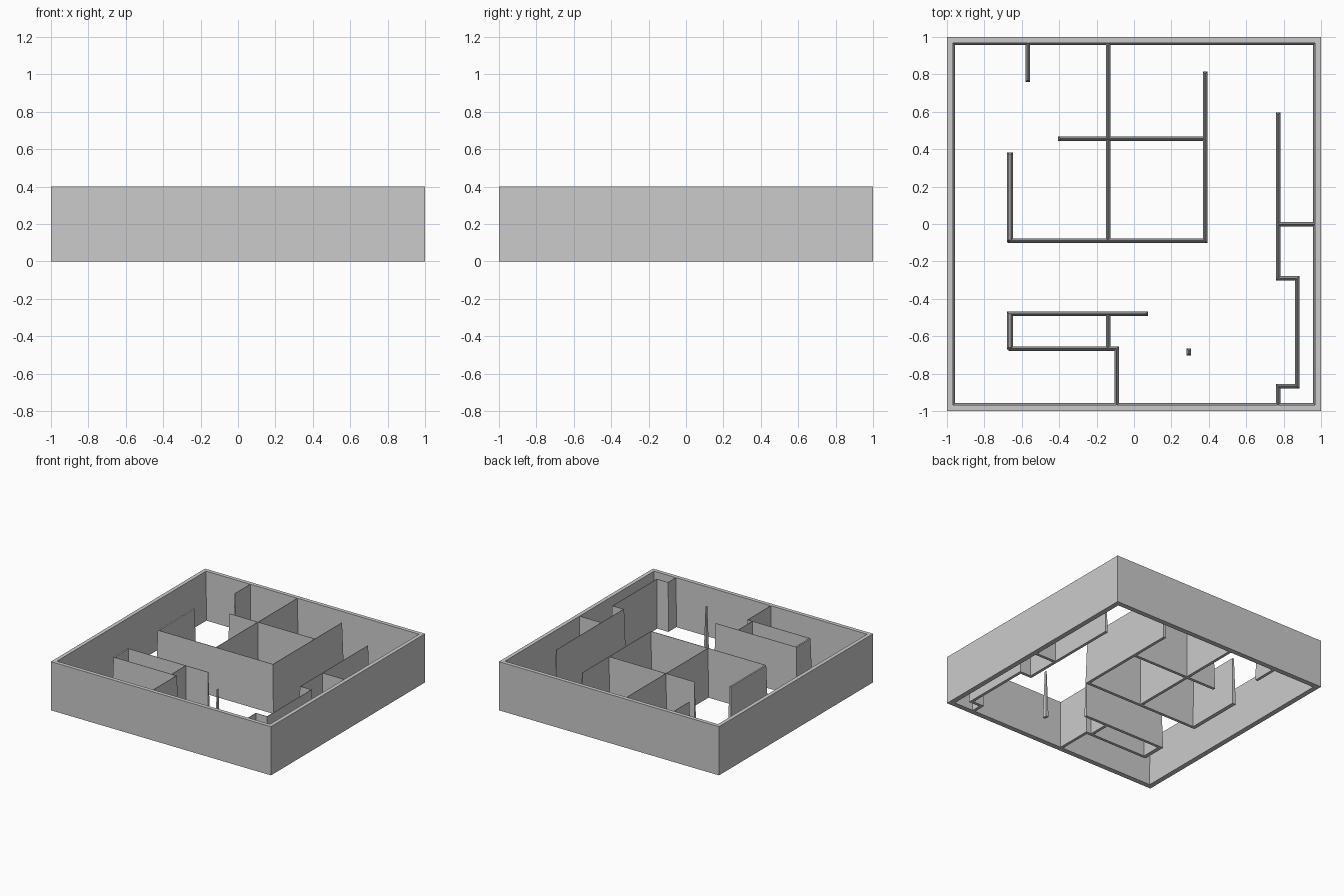
import bpy
import bmesh
from mathutils import Vector

cube = bpy.data.objects.get("Cube")
if cube:
    bpy.data.objects.remove(cube, do_unlink=True)

HEIGHT = 0.4
TAPER = 0.01      # how far each sloping side leans in by the top
THIN, THICK = 0.024, 0.033
EDGE = 0.985      # wall ends buried inside the outer wall

grey = bpy.data.materials.new("plain grey")
grey.use_nodes = True
colour = (0.6, 0.6, 0.6, 1)
grey.diffuse_color = colour
grey.node_tree.nodes["Principled BSDF"].inputs["Base Color"].default_value = colour


def finish(bm, name):
    bmesh.ops.recalc_face_normals(bm, faces=bm.faces)
    mesh = bpy.data.meshes.new(name)
    bm.to_mesh(mesh)
    bm.free()
    mesh.materials.append(grey)
    obj = bpy.data.objects.new(name, mesh)
    bpy.context.collection.objects.link(obj)
    return obj


def bridge(bm, loops, closed):
    """Join successive four-point rings with quads."""
    count = len(loops)
    for i in range(count if closed else count - 1):
        a, b = loops[i], loops[(i + 1) % count]
        for k in range(4):
            n = (k + 1) % 4
            bm.faces.new((a[k], a[n], b[n], b[k]))


def wall(name, points, width=THIN):
    """Sweep a tapered section along a floor path with mitred corners."""
    path = [Vector(p) for p in points]
    steps = [(b - a).normalized() for a, b in zip(path, path[1:])]
    bm = bmesh.new()
    rings = []
    for i, p in enumerate(path):
        before, after = steps[max(i - 1, 0)], steps[min(i, len(steps) - 1)]
        side = Vector((-before.y, before.x))
        if before.dot(after) < 0.9:
            side += Vector((-after.y, after.x))
        # free ends lean inwards too
        lean = after * TAPER if i == 0 else -before * TAPER if i == len(path) - 1 else Vector((0, 0))
        low, high = side * width / 2, side * (width / 2 - TAPER)
        corners = [(p + low, 0), (p - low, 0), (p + lean - high, HEIGHT), (p + lean + high, HEIGHT)]
        rings.append([bm.verts.new((q.x, q.y, z)) for q, z in corners])
    bridge(bm, rings, False)
    bm.faces.new(rings[0])
    bm.faces.new(rings[-1])
    return finish(bm, name)


# Square outer wall, upright outside and leaning inside
bm = bmesh.new()
rings = []
for half, z in ((1, 0), (1, HEIGHT), (0.968, HEIGHT), (0.958, 0)):
    rings.append([bm.verts.new((sx * half, sy * half, z))
                  for sx, sy in ((-1, -1), (1, -1), (1, 1), (-1, 1))])
bridge(bm, rings, True)
finish(bm, "outer_wall")

# Central rooms
wall("back_stub_wall", [(-0.567, EDGE), (-0.567, 0.76)])
wall("central_long_wall", [(-0.138, EDGE), (-0.138, -0.1)])
wall("central_cross_wall", [(-0.406, 0.456), (0.39, 0.456)])
wall("central_corner_wall", [(0.38, 0.815), (0.38, -0.089), (-0.675, -0.089)])
wall("central_side_wall", [(-0.663, 0.383), (-0.663, -0.095)], THICK)

# Front rooms
wall("front_room_back_wall", [(-0.675, -0.48), (0.075, -0.48)])
wall("front_room_side_wall", [(-0.663, -0.468), (-0.663, -0.67)], THICK)
wall("front_room_divider", [(-0.138, -0.47), (-0.138, -0.675)])
wall("front_room_corner_wall", [(-0.67, -0.666), (-0.093, -0.666), (-0.093, -EDGE)])
wall("small_post", [(0.294, -0.666), (0.294, -0.703)])

# Rooms along the left side
wall("left_side_wall", [(0.77, 0.596), (0.77, -0.291), (0.872, -0.291),
                        (0.872, -0.867), (0.77, -0.867), (0.77, -EDGE)])
wall("left_cross_wall", [(0.76, -0.002), (EDGE, -0.002)])
